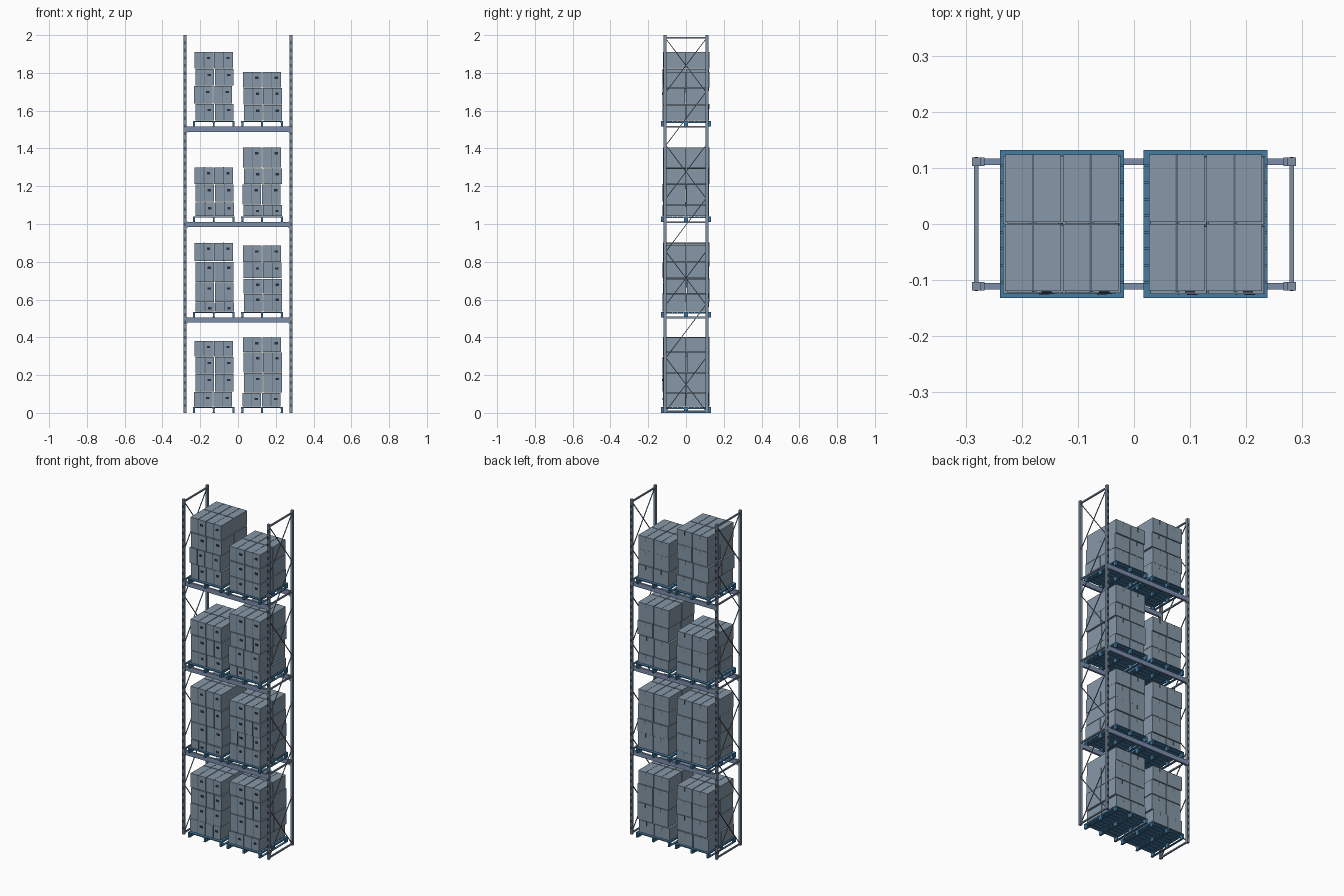
import bpy, bmesh, math, random
from mathutils import Matrix, Vector

if "Cube" in bpy.data.objects:
    bpy.data.objects.remove(bpy.data.objects["Cube"])

random.seed(4)


def material(name, color):
    m = bpy.data.materials.new(name)
    m.diffuse_color = color
    m.use_nodes = True
    m.node_tree.nodes["Principled BSDF"].inputs["Base Color"].default_value = m.diffuse_color
    return m


BLUE = material("pallet_blue", (0.06, 0.20, 0.36, 1))
SLATE = material("beam_slate", (0.20, 0.27, 0.41, 1))
STEEL = material("post_steel", (0.21, 0.28, 0.37, 1))
CARTON = material("carton_grey_blue", (0.24, 0.315, 0.39, 1))
TAPE = material("tape_dark", (0.10, 0.14, 0.19, 1))
DARK = material("handle_dark", (0.02, 0.03, 0.05, 1))


def box(bm, x0, x1, y0, y1, z0, z1):
    c = Matrix.Translation(((x0 + x1) / 2, (y0 + y1) / 2, (z0 + z1) / 2))
    s = Matrix.Diagonal((x1 - x0, y1 - y0, z1 - z0, 1))
    bmesh.ops.create_cube(bm, size=1, matrix=c @ s)


def bar(bm, a, b, t):
    a, b = Vector(a), Vector(b)
    d = b - a
    rot = d.to_track_quat('Z', 'X').to_matrix().to_4x4()
    bmesh.ops.create_cube(bm, size=1, matrix=Matrix.Translation((a + b) / 2) @ rot
                          @ Matrix.Diagonal((t, t, d.length, 1)))


def finish(bm, name, mat):
    me = bpy.data.meshes.new(name)
    bm.to_mesh(me)
    bm.free()
    ob = bpy.data.objects.new(name, me)
    bpy.context.collection.objects.link(ob)
    me.materials.append(mat)
    return ob


PX, PY, H = 0.281, 0.111, 0.0075      # post centre and half width
LEVELS = [0, 0.505, 1.01, 1.515]

for side, sx in (("left", -1), ("right", 1)):
    # upright posts with dark slots on the outer y faces
    bm, slots = bmesh.new(), bmesh.new()
    x = sx * PX
    for sy in (-1, 1):
        y = sy * PY
        box(bm, x - H, x + H, y - H, y + H, 0, 2)
        for i in range(49):
            z = 0.03 + i * 0.04
            f = y + sy * H
            box(slots, x - 0.003, x + 0.003, f - 0.0008, f + 0.0008, z, z + 0.018)
    finish(bm, side + "_posts", STEEL)
    finish(slots, side + "_post_slots", DARK)

    # horizontal struts and alternating cross / single diagonals
    bm = bmesh.new()
    for z in (0.008, 0.505, 1.01, 1.515, 1.985):
        box(bm, x - 0.004, x + 0.004, -PY + H, PY - H, z - 0.004, z + 0.004)
    step = 1.97 / 7
    e = PY - 0.005
    for i in range(7):
        z0, z1 = 0.01 + i * step, 0.01 + (i + 1) * step
        bar(bm, (x, -e, z0), (x, e, z1), 0.004)
        if i % 2 == 0:
            bar(bm, (x + 0.002, e, z0), (x + 0.002, -e, z1), 0.004)
    finish(bm, side + "_braces", STEEL)

# load beams with end brackets
for n, z in enumerate(LEVELS[1:]):
    bm = bmesh.new()
    for sy in (-1, 1):
        y = sy * PY
        box(bm, -PX + H, PX - H, y - 0.006, y + 0.006, z - 0.027, z)
        for sx in (-1, 1):
            a, b = sorted((sx * (PX - H), sx * (PX - H - 0.007)))
            box(bm, a, b, y - 0.0075, y + 0.0075, z - 0.031, z + 0.003)
    finish(bm, f"beams_{n + 1}", SLATE)


def pallet(name, cx, z):
    bm = bmesh.new()
    w, d = 0.1105, 0.132
    # deck boards
    for i in range(9):
        y = -d + i * (2 * d - 0.027) / 8
        box(bm, cx - w, cx + w, y, y + 0.027, z + 0.025, z + 0.030)
    # stringer boards, blocks and skids
    for px in (-1, 0, 1):
        x = cx + px * (w - 0.006)
        box(bm, x - 0.006, x + 0.006, -d, d, z + 0.021, z + 0.025)
        box(bm, x - 0.006, x + 0.006, -d, d, z, z + 0.004)
        for py in (-1, 0, 1):
            y = py * (d - 0.011)
            box(bm, x - 0.005, x + 0.005, y - 0.011, y + 0.011, z + 0.004, z + 0.021)
    finish(bm, name, BLUE)


def cartons(name, cx, z, tops):
    bm, tape, grip = bmesh.new(), bmesh.new(), bmesh.new()
    for i, top in enumerate(tops):
        last = i == len(tops) - 1
        ox = 0 if last else random.choice((-1, 1)) * random.uniform(0.003, 0.006)
        oy = 0.002 if last else random.uniform(-0.003, 0.003)
        for ix in (-1, 1):
            for iy in (-1, 1):
                x, y = cx + ox + ix * 0.0515, oy + iy * 0.0618
                hx, hy = 0.0495, 0.0600
                box(bm, x - hx, x + hx, y - hy, y + hy, z + 0.003, top)
                # tape over the top and a short way down both ends
                box(tape, x - 0.002, x + 0.002, y - hy - 0.001, y + hy + 0.001,
                    top - 0.025, top + 0.001)
                # front seam and hand hole
                if iy < 0:
                    f = y - hy
                    box(tape, x - 0.002, x + 0.002, f - 0.001, f + 0.001, z + 0.003, top - 0.025)
                    box(grip, x + 0.015, x + 0.033, f - 0.002, f + 0.001,
                        top - 0.037, top - 0.025)
        z = top
    finish(bm, name, CARTON)
    finish(tape, name + "_tape", TAPE)
    finish(grip, name + "_hand_holes", DARK)


# carton layer tops per level: left stack, right stack
STACKS = [
    ((0.11, 0.205, 0.295, 0.38), (0.105, 0.21, 0.32, 0.40)),
    ((0.585, 0.69, 0.80, 0.90), (0.63, 0.71, 0.795, 0.885)),
    ((1.115, 1.21, 1.30), (1.10, 1.21, 1.295, 1.405)),
    ((1.635, 1.73, 1.82, 1.91), (1.63, 1.72, 1.805)),
]
for n, (z, pair) in enumerate(zip(LEVELS, STACKS)):
    for side, cx, tops in zip(("left", "right"), (-0.1285, 0.1275), pair):
        pallet(f"pallet_{n + 1}_{side}", cx, z)
        cartons(f"cartons_{n + 1}_{side}", cx, z + 0.030, tops)
